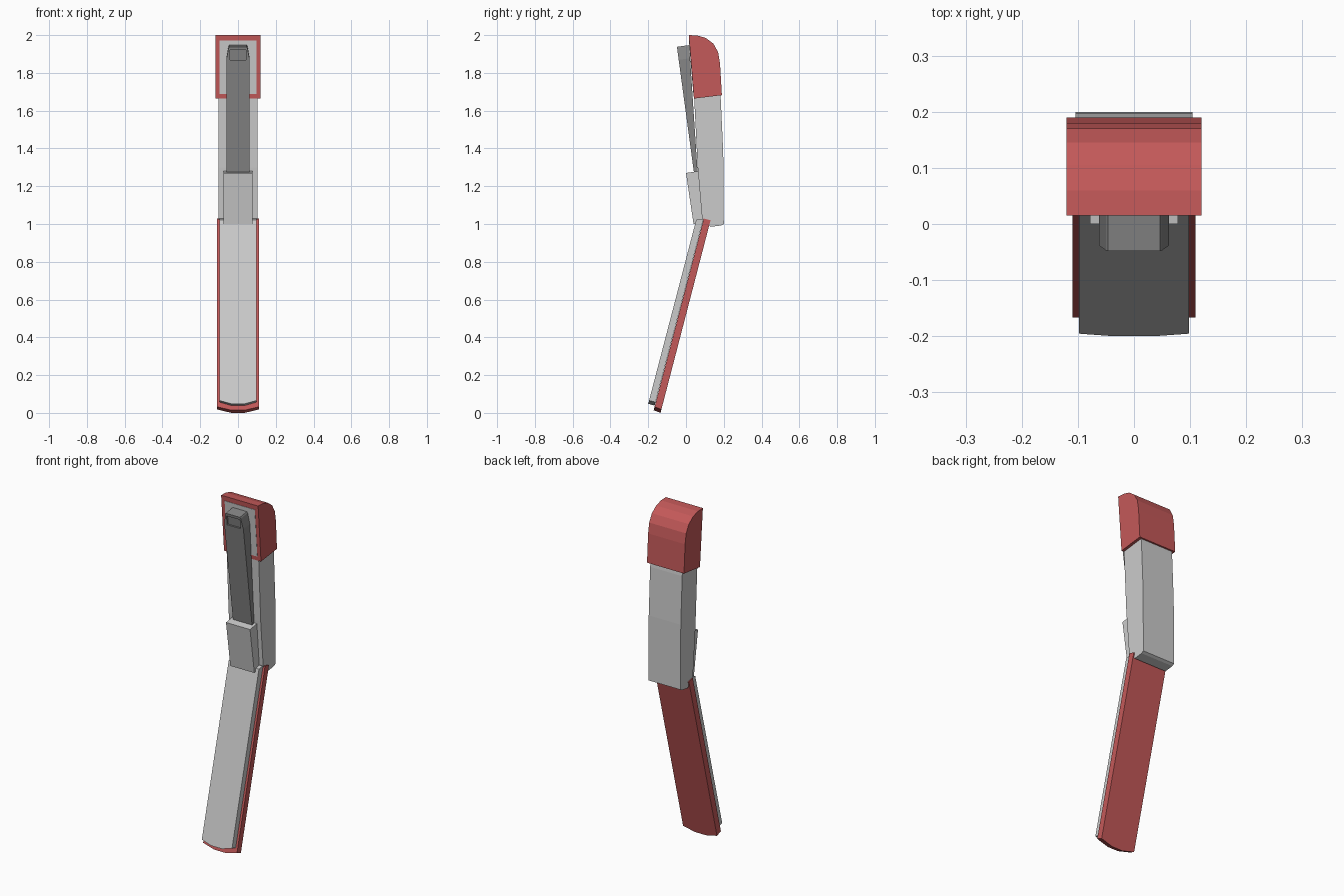
import bpy, bmesh

if "Cube" in bpy.data.objects:
    bpy.data.objects.remove(bpy.data.objects["Cube"])


def material(name, r, g, b):
    m = bpy.data.materials.new(name)
    m.diffuse_color = (r, g, b, 1)
    m.use_nodes = True
    m.node_tree.nodes["Principled BSDF"].inputs["Base Color"].default_value = m.diffuse_color
    return m


RED = material("red", 0.55, 0.10, 0.10)
DARK = material("dark_grey", 0.24, 0.24, 0.24)


def prism(name, ring_a, ring_b, mat=None):
    """Solid between two matching rings of points."""
    bm = bmesh.new()
    a = [bm.verts.new(p) for p in ring_a]
    b = [bm.verts.new(p) for p in ring_b]
    bm.faces.new(a)
    bm.faces.new(b[::-1])
    n = len(a)
    for i in range(n):
        j = (i + 1) % n
        bm.faces.new((a[j], a[i], b[i], b[j]))
    bmesh.ops.recalc_face_normals(bm, faces=bm.faces)
    me = bpy.data.meshes.new(name)
    bm.to_mesh(me)
    bm.free()
    ob = bpy.data.objects.new(name, me)
    bpy.context.collection.objects.link(ob)
    if mat:
        me.materials.append(mat)
    return ob


def side_profile(name, pts, half, mat=None):
    """(y, z) profile extruded across x."""
    return prism(name, [(-half, y, z) for y, z in pts],
                 [(half, y, z) for y, z in pts], mat)


def slab(name, half_outline, front, back, mat=None):
    """(x, t) outline mirrored in x, laid along sloped front and back lines."""
    outline = half_outline + [(-x, t) for x, t in reversed(half_outline)]

    def ring(line):
        (y0, z0), (y1, z1) = line
        return [(x, y0 + (y1 - y0) * t, z0 + (z1 - z0) * t) for x, t in outline]
    return prism(name, ring(front), ring(back), mat)


def rect(half, t0=0, t1=1):
    return [(half, t0), (half, t1)]


# upper body
side_profile("upper_body", [
    (0.03, 1.93), (0.15, 1.93), (0.184, 1.66), (0.197, 1.38), (0.2, 1.0),
    (0.185, 0.992), (0.13, 0.985), (0.085, 1.03), (0.062, 1.3)], 0.104)

# red end cap with rounded back
side_profile("end_cap", [
    (0.015, 2.0), (0.06, 1.998), (0.105, 1.985), (0.145, 1.955), (0.17, 1.91),
    (0.18, 1.85), (0.19, 1.682), (0.042, 1.664)], 0.12, RED)

# grey panel framed by the cap
slab("cap_front_panel", rect(0.098), ((0.039, 1.688), (0.0155, 1.972)),
     ((0.06, 1.69), (0.04, 1.974)))

# lower panels with bowed bottom ends
bow = lambda w: [(0.035, 0), (w, 0.018), (w, 1)]
slab("lower_back_panel", bow(0.11), ((-0.171, 0.014), (0.094, 1.029)),
     ((-0.135, 0.0), (0.13, 1.02)), RED)
slab("lower_front_panel", bow(0.098), ((-0.2, 0.048), (0.054, 1.022)),
     ((-0.166, 0.039), (0.093, 1.029)))

# clip holding the lever
slab("clip", rect(0.078), ((0.04, 1.0), (0.0, 1.27)),
     ((0.095, 1.01), (0.065, 1.28)))

# dark lever with a small recess at the tip
lever = slab("lever", [(0.062, 0), (0.062, 0.9), (0.05, 0.99), (0.046, 1)],
             ((0.045, 1.25), (-0.048, 1.938)), ((0.063, 1.25), (0.017, 1.947)), DARK)
cutter = slab("tip_recess_cutter", rect(0.043, 0.9, 0.98),
              ((0.01, 1.25), (-0.083, 1.935)), ((0.055, 1.25), (-0.038, 1.936)))
cutter.hide_render = True
cutter.hide_viewport = True
cut = lever.modifiers.new("tip_recess", 'BOOLEAN')
cut.operation = 'DIFFERENCE'
cut.object = cutter
